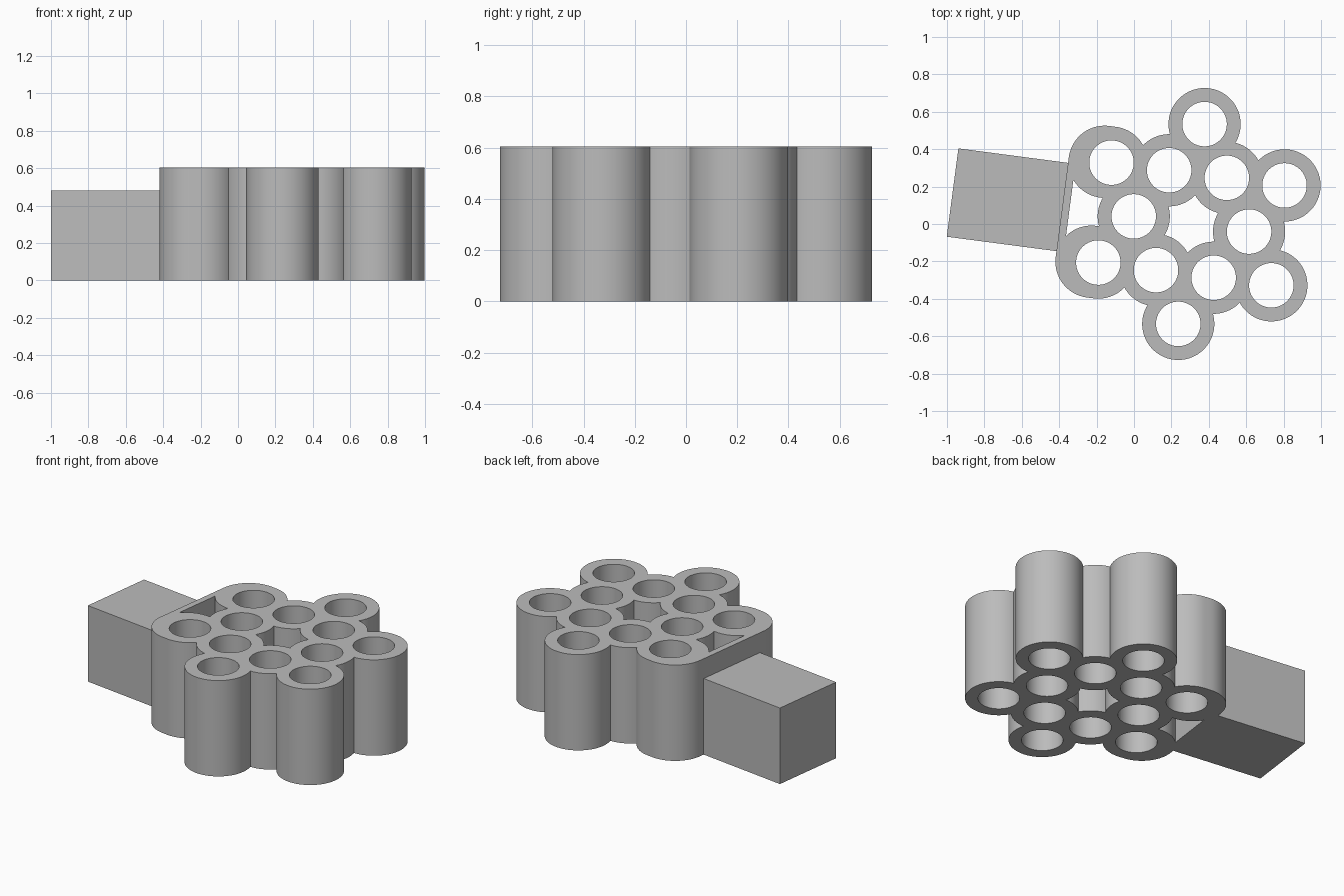
import bpy, bmesh
from math import radians, cos, sin
from mathutils import Matrix, Vector

if "Cube" in bpy.data.objects:
    bpy.data.objects.remove(bpy.data.objects["Cube"])

PITCH, OUTER, BORE, HEIGHT = 0.311, 0.193, 0.119, 0.605
STAR = PITCH * 3 ** 0.5
SHIFT = 0.037                      # extra width of the tubes beside the handle
WALL_X = -STAR * cos(radians(30)) - SHIFT - OUTER
PLACE = Matrix.Translation((0.307, 0.0, 0)) @ Matrix.Rotation(radians(-7.5), 4, "Z")

grey = bpy.data.materials.new("plain_grey")
grey.use_nodes = True
grey.diffuse_color = (0.5, 0.5, 0.5, 1)
grey.node_tree.nodes["Principled BSDF"].inputs["Base Color"].default_value = (0.5, 0.5, 0.5, 1)


def add_box(bm, x0, x1, y0, y1, z0, z1):
    mid = Vector((x0 + x1, y0 + y1, z0 + z1)) / 2
    size = Matrix.Diagonal((x1 - x0, y1 - y0, z1 - z0, 1))
    bmesh.ops.create_cube(bm, size=1, matrix=Matrix.Translation(mid) @ size)


def add_cylinder(bm, x, y, radius, overshoot):
    bmesh.ops.create_cone(bm, cap_ends=True, segments=72, radius1=radius, radius2=radius,
                          depth=HEIGHT + 2 * overshoot,
                          matrix=Matrix.Translation((x, y, HEIGHT / 2)))


def finish(bm, name):
    mesh = bpy.data.meshes.new(name)
    bm.to_mesh(mesh)
    bm.free()
    mesh.materials.append(grey)
    obj = bpy.data.objects.new(name, mesh)
    obj.matrix_world = PLACE
    bpy.context.collection.objects.link(obj)
    return obj


# Tube centres: an inner ring of six and a star of six around it
centres = []
for i in range(6):
    a, b = radians(60 * i), radians(60 * i + 30)
    centres += [(PITCH * cos(a), PITCH * sin(a)), (STAR * cos(b), STAR * sin(b))]

# Solid cluster, each piece overshooting a little differently before trimming
solid, bores, slab = bmesh.new(), bmesh.new(), bmesh.new()
for i, (x, y) in enumerate(centres):
    add_cylinder(solid, x, y, OUTER, 0.02 + 0.004 * i)
    add_cylinder(bores, x, y, BORE, 0.3)

# Widened tubes and thin wall on the handle side
side_x, side_y = -STAR * cos(radians(30)), STAR / 2
for i, s in enumerate((-1, 1)):
    add_cylinder(solid, side_x - SHIFT, s * side_y, OUTER, 0.1 + 0.005 * i)
    add_box(solid, side_x - SHIFT, side_x, s * side_y - OUTER, s * side_y + OUTER,
            -0.12 - 0.005 * i, HEIGHT + 0.12 + 0.005 * i)
add_box(solid, WALL_X, WALL_X + 0.04, -side_y, side_y, -0.14, HEIGHT + 0.14)
add_box(slab, -2, 2, -2, 2, 0, HEIGHT)

cluster = finish(solid, "tube_cluster")
cutters = [(finish(bores, "bore_cutter"), "DIFFERENCE"), (finish(slab, "trim_slab"), "INTERSECT")]
for cutter, operation in cutters:
    cutter.hide_render = True
    mod = cluster.modifiers.new(cutter.name, "BOOLEAN")
    mod.object, mod.operation = cutter, operation
    mod.solver, mod.use_self = "EXACT", True

# Apply the cuts and drop the cutters
bpy.context.view_layer.update()
depsgraph = bpy.context.evaluated_depsgraph_get()
result = bpy.data.meshes.new_from_object(cluster.evaluated_get(depsgraph))
cluster.modifiers.clear()
cluster.data = result
for cutter, _ in cutters:
    bpy.data.objects.remove(cutter)

bpy.ops.object.select_all(action="DESELECT")
cluster.select_set(True)
bpy.context.view_layer.objects.active = cluster
bpy.ops.object.shade_smooth_by_angle(angle=radians(25))

# Block handle
block = bmesh.new()
add_box(block, -1.288, WALL_X + 0.02, -0.238, 0.238, 0, 0.48)
finish(block, "block_handle")
